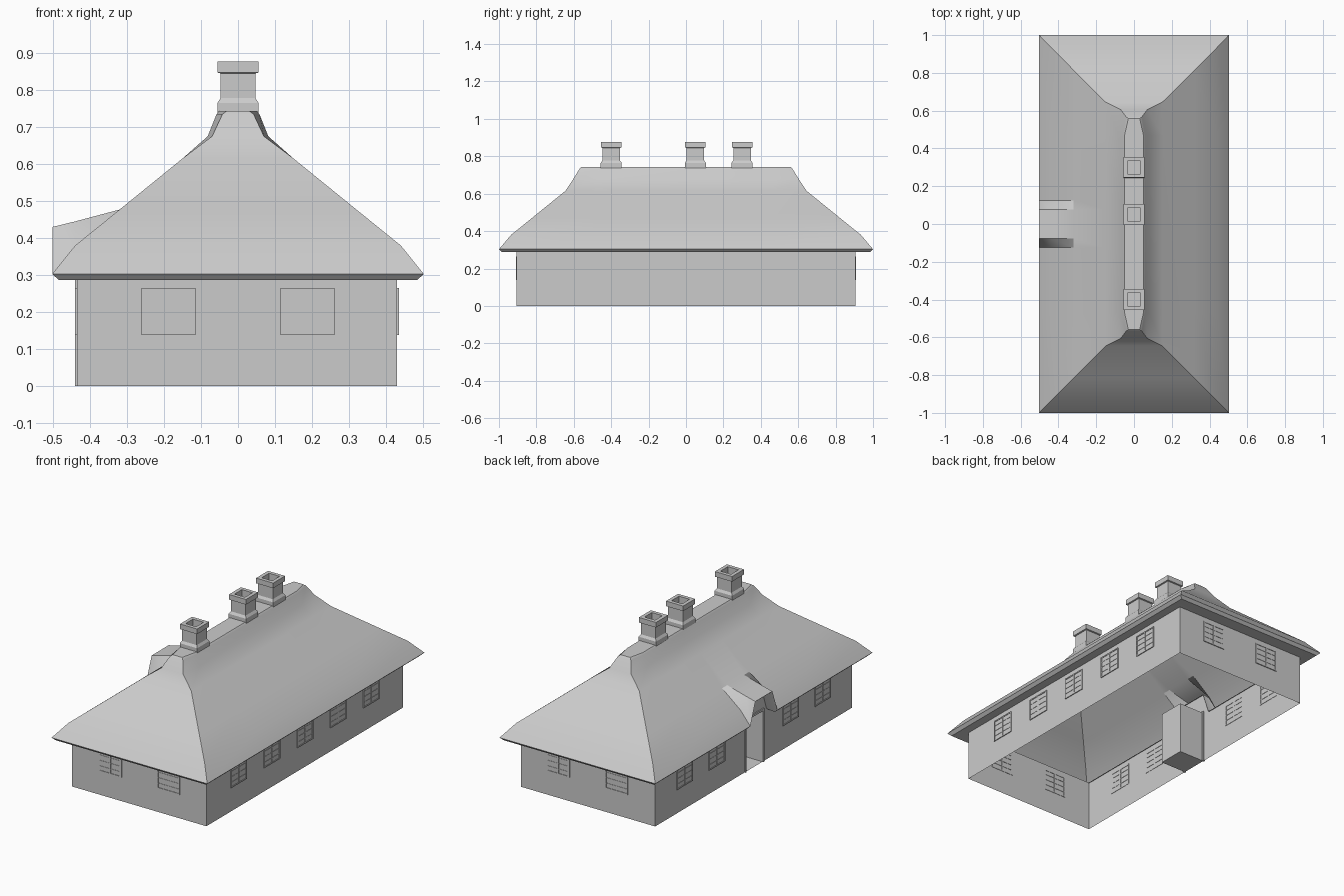
import bpy, bmesh, math
from mathutils import Matrix

if "Cube" in bpy.data.objects:
    bpy.data.objects.remove(bpy.data.objects["Cube"])


def finish(bm, name, smooth=None):
    bmesh.ops.recalc_face_normals(bm, faces=bm.faces[:])
    me = bpy.data.meshes.new(name)
    bm.to_mesh(me)
    bm.free()
    ob = bpy.data.objects.new(name, me)
    bpy.context.collection.objects.link(ob)
    if smooth:
        bpy.ops.object.select_all(action='DESELECT')
        ob.select_set(True)
        bpy.context.view_layer.objects.active = ob
        bpy.ops.object.shade_smooth_by_angle(angle=math.radians(smooth))
    return ob


def box(bm, lo, hi):
    size = [b - a for a, b in zip(lo, hi)]
    mid = [(a + b) / 2 for a, b in zip(lo, hi)]
    bmesh.ops.create_cube(bm, size=1, matrix=Matrix.Translation(mid) @ Matrix.Diagonal((*size, 1)))


def quad(bm, *pts):
    bm.faces.new([bm.verts.new(p) for p in pts])


def loft(bm, rings):
    loops = [[bm.verts.new(p) for p in r] for r in rings]
    n = len(loops[0])
    for a, b in zip(loops, loops[1:]):
        for i in range(n):
            bm.faces.new((a[i], a[(i + 1) % n], b[(i + 1) % n], b[i]))
    return loops


# Roof: stacked rings; the -x eave is lifted over the door to form a dormer
def roof_ring(x, y, z, side_x=None, lift=0.0):
    sx = side_x or x
    ring = [(x, -y, z), (sx, -0.47, z), (sx, 0.47, z), (x, y, z), (-x, y, z)]
    for s in (0.47, 0.125, 0.078, -0.078, -0.125, -0.47):
        ring.append((-sx, s, z + (lift if abs(s) < 0.1 else 0)))
    return ring + [(-x, -y, z)]


bm = bmesh.new()
loops = loft(bm, [
    roof_ring(0.43, 0.905, 0.292, lift=0.128),
    roof_ring(0.485, 0.985, 0.287, lift=0.128),
    roof_ring(0.502, 1.0, 0.303, lift=0.127),
    roof_ring(0.44, 0.935, 0.38, lift=0.065),
    roof_ring(0.32, 0.815, 0.477),
    roof_ring(0.15, 0.645, 0.615),
    roof_ring(0.07, 0.605, 0.675, side_x=0.082),
    roof_ring(0.042, 0.568, 0.735, side_x=0.058),
    roof_ring(0.03, 0.558, 0.744, side_x=0.05)])
bm.faces.new(loops[-1])
finish(bm, "roof", 32)

# Walls: open shell with a recessed doorway in the -x side
W, E, Y, H = -0.435, 0.43, 0.905, 0.295
D0, D1, IN, DH = -0.083, 0.075, -0.27, 0.305
outline = [(W, D1), (W, Y), (E, Y), (E, -Y), (W, -Y), (W, D0), (IN, D0), (IN, D1)]
bm = bmesh.new()
for i, (a, b) in enumerate(zip(outline, outline[1:] + outline[:1])):
    h = DH if i > 4 else H
    quad(bm, (*a, 0), (*b, 0), (*b, h), (*a, h))
for z in (0, DH):
    quad(bm, (W, D0, z), (IN, D0, z), (IN, D1, z), (W, D1, z))
quad(bm, (W, -0.12, H), (W, 0.12, H), (W, 0.078, 0.42), (W, -0.078, 0.42))
bmesh.ops.remove_doubles(bm, verts=bm.verts[:], dist=0.0005)
finish(bm, "walls")

# Door frame
bm = bmesh.new()
box(bm, (W - 0.006, D1 - 0.004, 0), (W + 0.01, D1 + 0.008, DH))
box(bm, (W - 0.006, D0 - 0.008, 0), (W + 0.01, D0 + 0.004, DH))
box(bm, (W - 0.006, D0 - 0.008, DH - 0.006), (W + 0.01, D1 + 0.008, DH + 0.006))
finish(bm, "door_frame")


# Windows: thin frame with mullion, glazing bars and pane
def window(name, x, y, turn):
    bm = bmesh.new()
    w, z0, z1, b = 0.073, 0.138, 0.265, 0.007
    for c in (-w + b / 2, 0, w - b / 2):
        box(bm, (c - b / 2, -0.005, z0), (c + b / 2, 0.002, z1))
    for c in (z0 + b / 2, z1 - b / 2):
        box(bm, (-w, -0.005, c - b / 2), (w, 0.002, c + b / 2))
    for k in (1, 2, 3):
        c = z0 + (z1 - z0) * k / 4
        box(bm, (-w, -0.004, c - 0.0015), (w, 0.002, c + 0.0015))
    quad(bm, (-w, -0.002, z0), (w, -0.002, z0), (w, -0.002, z1), (-w, -0.002, z1))
    bm.transform(Matrix.Translation((x, y, 0)) @ Matrix.Rotation(math.radians(turn), 4, 'Z'))
    finish(bm, name)


for x in (-0.188, 0.188):
    window("front_window", x, -Y, 0)
    window("back_window", x, Y, 180)
for y in (-0.61, -0.305, 0, 0.305, 0.61):
    window("right_window", E, y, 90)
for y in (-0.635, -0.34, 0.34, 0.635):
    window("left_window", W, y, -90)

# Chimneys: square stacks with flared base, cap and hollow flue
profile = [(0.056, 0.70), (0.056, 0.765), (0.047, 0.778), (0.047, 0.845), (0.055, 0.847),
           (0.055, 0.877), (0.034, 0.877), (0.034, 0.82)]
for y in (-0.40, 0.05, 0.30):
    bm = bmesh.new()
    loops = loft(bm, [[(-r, y - r, z), (r, y - r, z), (r, y + r, z), (-r, y + r, z)]
                      for r, z in profile])
    bm.faces.new(loops[-1])
    finish(bm, "chimney")
